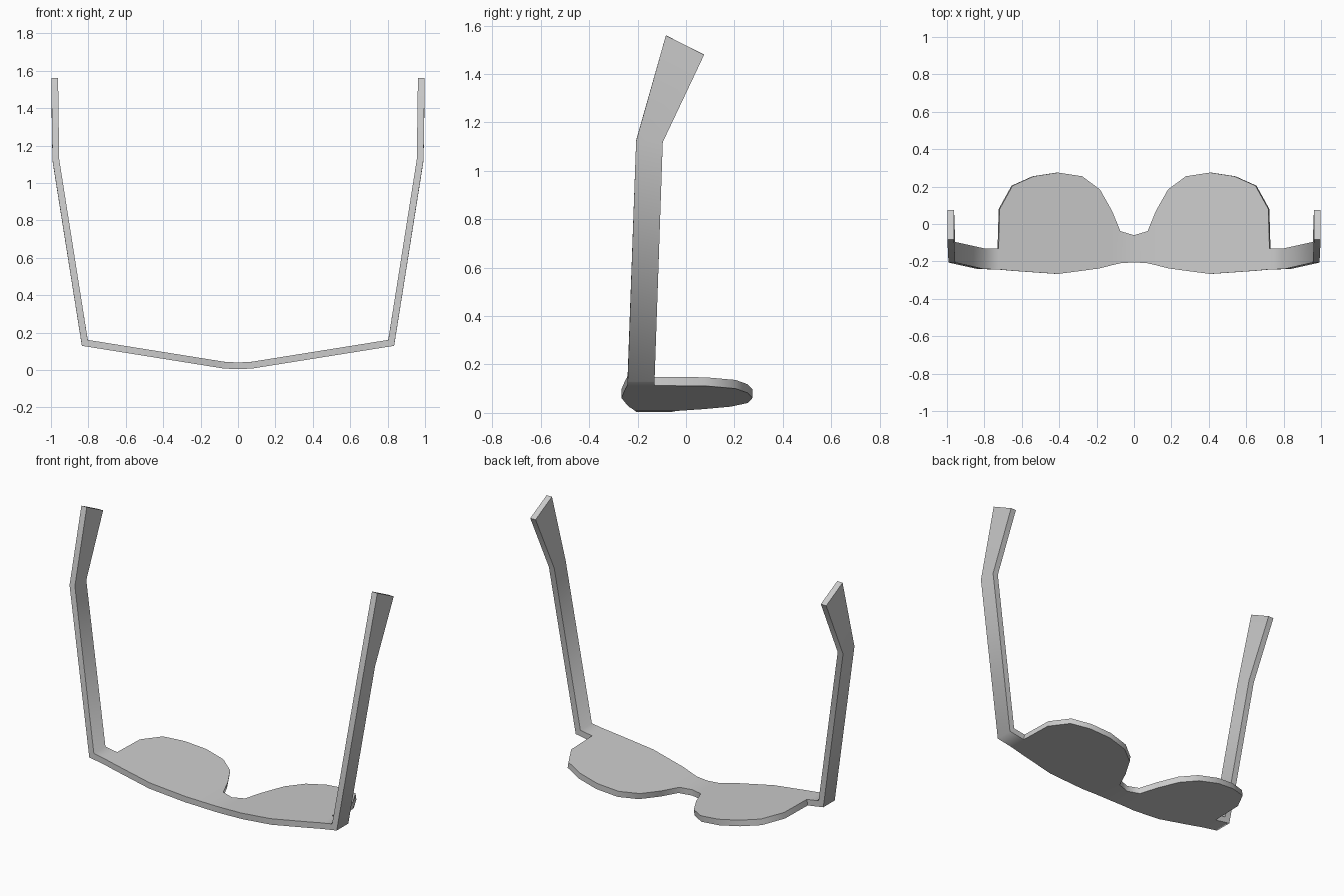
import bpy, bmesh, math

if "Cube" in bpy.data.objects:
    bpy.data.objects.remove(bpy.data.objects["Cube"])

# One grey material
grey = bpy.data.materials.new("grey plastic")
grey.diffuse_color = (0.6, 0.6, 0.6, 1)
grey.use_nodes = True
grey.node_tree.nodes["Principled BSDF"].inputs["Base Color"].default_value = grey.diffuse_color

# Lens plate stations, right half: x, front edge y, back edge y
LENS = [(0, -.205, -.06), (.075, -.21, -.038), (.12, -.22, .07), (.185, -.237, .185),
        (.28, -.25, .255), (.41, -.267, .275), (.54, -.258, .255), (.652, -.25, .205)]


def plate_z(x):
    """Height of the swept-back front: flat bridge, then a straight slope."""
    return .022 + max(0, x - .05) * .16


bm = bmesh.new()


def vert(x, y, z=None):
    return bm.verts.new((x, y, plate_z(x) if z is None else z))


def strip(pairs):
    for (a, b), (c, d) in zip(pairs, pairs[1:]):
        bm.faces.new((a, c, d, b))


# Lens half, with its outer edge stepping in to the hinge
lens = [(vert(x, y0), vert(x, y1)) for x, y0, y1 in LENS]
strip(lens)
edge_low, edge_mid, edge_high = vert(.727, -.243), vert(.727, -.13), vert(.721, .08)
bm.faces.new((lens[-1][0], edge_low, edge_mid, edge_high, lens[-1][1]))

# Hinge tab, temple arm and ear tip
strip([(edge_low, edge_mid),
       (vert(.819, -.241), vert(.819, -.13)),
       (vert(.974, -.206, 1.125), vert(.974, -.096, 1.12)),
       (vert(.98, -.083, 1.56), vert(.98, .075, 1.48))])

me = bpy.data.meshes.new("sunglasses")
bm.to_mesh(me)
bm.free()
me.materials.append(grey)
ob = bpy.data.objects.new("sunglasses", me)
bpy.context.collection.objects.link(ob)

# Mirror to both sides and give the sheet its thickness
m = ob.modifiers.new("mirror", 'MIRROR')
m.use_clip = True
s = ob.modifiers.new("thickness", 'SOLIDIFY')
s.thickness = .036
s.offset = 0
s.use_even_offset = True

bpy.context.view_layer.objects.active = ob
ob.select_set(True)
for name in ("mirror", "thickness"):
    bpy.ops.object.modifier_apply(modifier=name)
# Fold at the hinge stays smooth, the rim stays crisp
bpy.ops.object.shade_smooth_by_angle(angle=math.radians(80))
